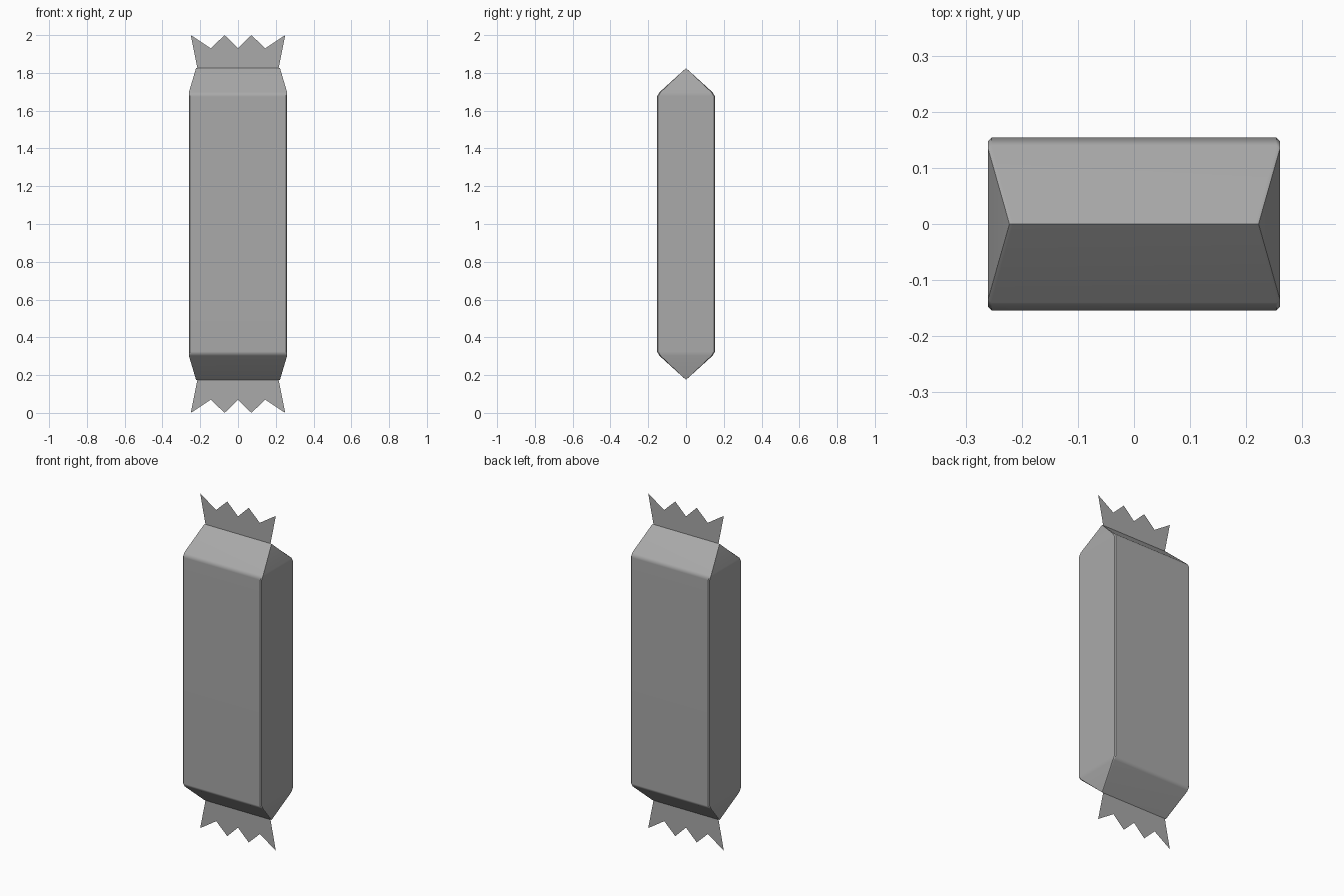
import bpy
import bmesh

cube = bpy.data.objects.get("Cube")
if cube:
    bpy.data.objects.remove(cube)

# Single plain wrapper colour
GREY = (0.4, 0.4, 0.4, 1)
foil = bpy.data.materials.new("grey_wrapper")
foil.use_nodes = True
foil.diffuse_color = GREY
foil.node_tree.nodes["Principled BSDF"].inputs["Base Color"].default_value = GREY


def make_object(name, bm):
    mesh = bpy.data.meshes.new(name)
    bm.to_mesh(mesh)
    bm.free()
    mesh.materials.append(foil)
    obj = bpy.data.objects.new(name, mesh)
    bpy.context.collection.objects.link(obj)
    return obj


def ring(bm, half_x, half_y, z, cut=0.006):
    """Rectangle with narrow chamfered corners."""
    in_x, in_y = half_x - cut, max(half_y - cut, 0)
    corner = [(half_x, in_y), (in_x, half_y)]
    points = corner + [(-x, y) for x, y in reversed(corner)]
    points += [(-x, -y) for x, y in points]
    return [bm.verts.new((x, y, z)) for x, y in points]


# Wrapper body: rings from the lower crimp ridge to the upper one
half_profile = [(0.222, 0, 0.825), (0.26, 0.14, 0.698), (0.26, 0.154, 0.675)]
levels = [(x, y, 1 - h) for x, y, h in half_profile]
levels += [(x, y, 1 + h) for x, y, h in reversed(half_profile)]

bm = bmesh.new()
rings = [ring(bm, *level) for level in levels]
for low, high in zip(rings, rings[1:]):
    for i in range(len(low)):
        j = (i + 1) % len(low)
        bm.faces.new((low[i], low[j], high[j], high[i]))
bmesh.ops.remove_doubles(bm, verts=bm.verts[:], dist=0.0005)
bmesh.ops.dissolve_degenerate(bm, edges=bm.edges[:], dist=0.0005)
bmesh.ops.recalc_face_normals(bm, faces=bm.faces[:])
body = make_object("wrapper_body", bm)

# Soft shoulders, crisp long corners and ridges
bpy.ops.object.select_all(action='DESELECT')
body.select_set(True)
bpy.context.view_layer.objects.active = body
bpy.ops.object.shade_smooth_by_angle(angle=0.65)
weighted = body.modifiers.new("flat_panels", 'WEIGHTED_NORMAL')
weighted.keep_sharp = True

# Crimped ends: thin zigzag-cut sheets, flared outwards
half_fin = [(0.215, 0.825), (0.25, 1.0), (0.144, 0.93), (0.071, 1.0)]
outline = half_fin + [(0, 0.93)] + [(-x, h) for x, h in reversed(half_fin)]
for name, side in (("top_crimp", 1), ("bottom_crimp", -1)):
    bm = bmesh.new()
    verts = [bm.verts.new((x, 0, 1 + side * h)) for x, h in outline[::-side]]
    bm.faces.new(verts)
    make_object(name, bm)
